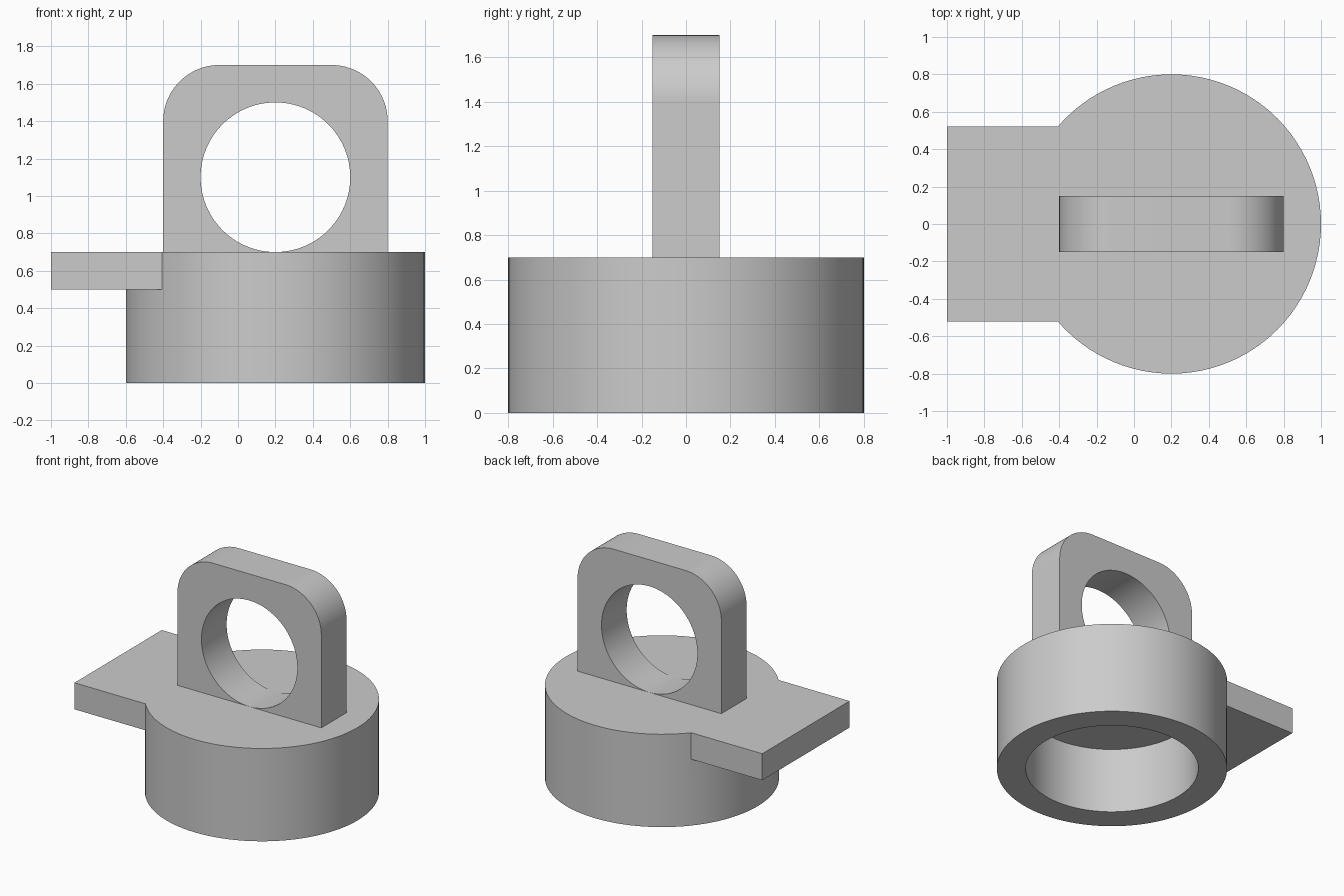
import bpy, bmesh, math
from mathutils import Matrix

cube = bpy.data.objects.get("Cube")
if cube:
    bpy.data.objects.remove(cube, do_unlink=True)

AXIS_X = 0.2          # shared centre line of the cap and the lug
CAP_TOP = 0.7
BORE_TOP = 0.5
SEGMENTS = 96

grey = bpy.data.materials.new("plain grey")
grey.use_nodes = True
COLOUR = (0.6, 0.6, 0.6, 1)
grey.diffuse_color = COLOUR
grey.node_tree.nodes["Principled BSDF"].inputs["Base Color"].default_value = COLOUR


def add_object(name, bm):
    bmesh.ops.recalc_face_normals(bm, faces=bm.faces)
    mesh = bpy.data.meshes.new(name)
    bm.to_mesh(mesh)
    bm.free()
    mesh.materials.append(grey)
    obj = bpy.data.objects.new(name, mesh)
    bpy.context.collection.objects.link(obj)
    return obj


def activate(obj):
    bpy.ops.object.select_all(action='DESELECT')
    obj.select_set(True)
    bpy.context.view_layer.objects.active = obj


def finish(obj):
    activate(obj)
    bpy.ops.object.shade_smooth_by_angle(angle=math.radians(30))


def arc(cx, cz, radius, start, end, steps):
    angles = [math.radians(start + (end - start) * i / steps) for i in range(steps + 1)]
    return [(cx + radius * math.cos(a), cz + radius * math.sin(a)) for a in angles]


# Cap: lathed cup, open underneath
bm = bmesh.new()
profile = [(0, BORE_TOP), (0.6, BORE_TOP), (0.6, 0), (0.8, 0), (0.8, CAP_TOP), (0, CAP_TOP)]
verts = [bm.verts.new((r, 0, z)) for r, z in profile]
edges = [bm.edges.new(pair) for pair in zip(verts, verts[1:])]
bmesh.ops.spin(bm, geom=verts + edges, cent=(0, 0, 0), axis=(0, 0, 1),
               angle=math.tau, steps=SEGMENTS)
bmesh.ops.remove_doubles(bm, verts=bm.verts, dist=0.0001)
bmesh.ops.translate(bm, verts=bm.verts, vec=(AXIS_X, 0, 0))
cap = add_object("cap", bm)

# Side tab: flat plate ending inside the cap wall, joined to the cap
bm = bmesh.new()
left, right = -1, -0.402
bmesh.ops.create_cube(bm, size=1, matrix=Matrix.LocRotScale(
    ((left + right) / 2, 0, (BORE_TOP + CAP_TOP) / 2), None,
    (right - left, 1.04, CAP_TOP - BORE_TOP)))
tab = add_object("side_tab", bm)
tab.hide_render = True

union = cap.modifiers.new("join tab", 'BOOLEAN')
union.operation = 'UNION'
union.solver = 'EXACT'
union.object = tab
activate(cap)
bpy.ops.object.modifier_apply(modifier=union.name)
bpy.data.objects.remove(tab, do_unlink=True)

# Tidy coplanar faces left by the lathe and the join
bm = bmesh.new()
bm.from_mesh(cap.data)
bmesh.ops.remove_doubles(bm, verts=bm.verts, dist=0.0001)
bmesh.ops.dissolve_limit(bm, angle_limit=0.01, verts=bm.verts, edges=bm.edges)
bm.to_mesh(cap.data)
bm.free()
finish(cap)

# Lug: half outline with a rounded corner and half the round hole, mirrored
bm = bmesh.new()
outline = [(0.6, 0)] + arc(0.3, 0.7, 0.3, 0, 90, 24) + [(0, 1)]
outline += arc(0, 0.4, 0.4, 90, -90, SEGMENTS // 2)
face = bm.faces.new([bm.verts.new((x, -0.15, z)) for x, z in outline])
extruded = bmesh.ops.extrude_face_region(bm, geom=[face], use_keep_orig=True)
moved = [v for v in extruded["geom"] if isinstance(v, bmesh.types.BMVert)]
bmesh.ops.translate(bm, verts=moved, vec=(0, 0.3, 0))
seam = [f for f in bm.faces if all(abs(v.co.x) < 0.0001 for v in f.verts)]
bmesh.ops.delete(bm, geom=seam, context='FACES')
lug = add_object("lug", bm)
lug.location = (AXIS_X, 0, CAP_TOP)
mirror = lug.modifiers.new("mirror", 'MIRROR')
mirror.merge_threshold = 0.0005
activate(lug)
bpy.ops.object.modifier_apply(modifier=mirror.name)
finish(lug)
